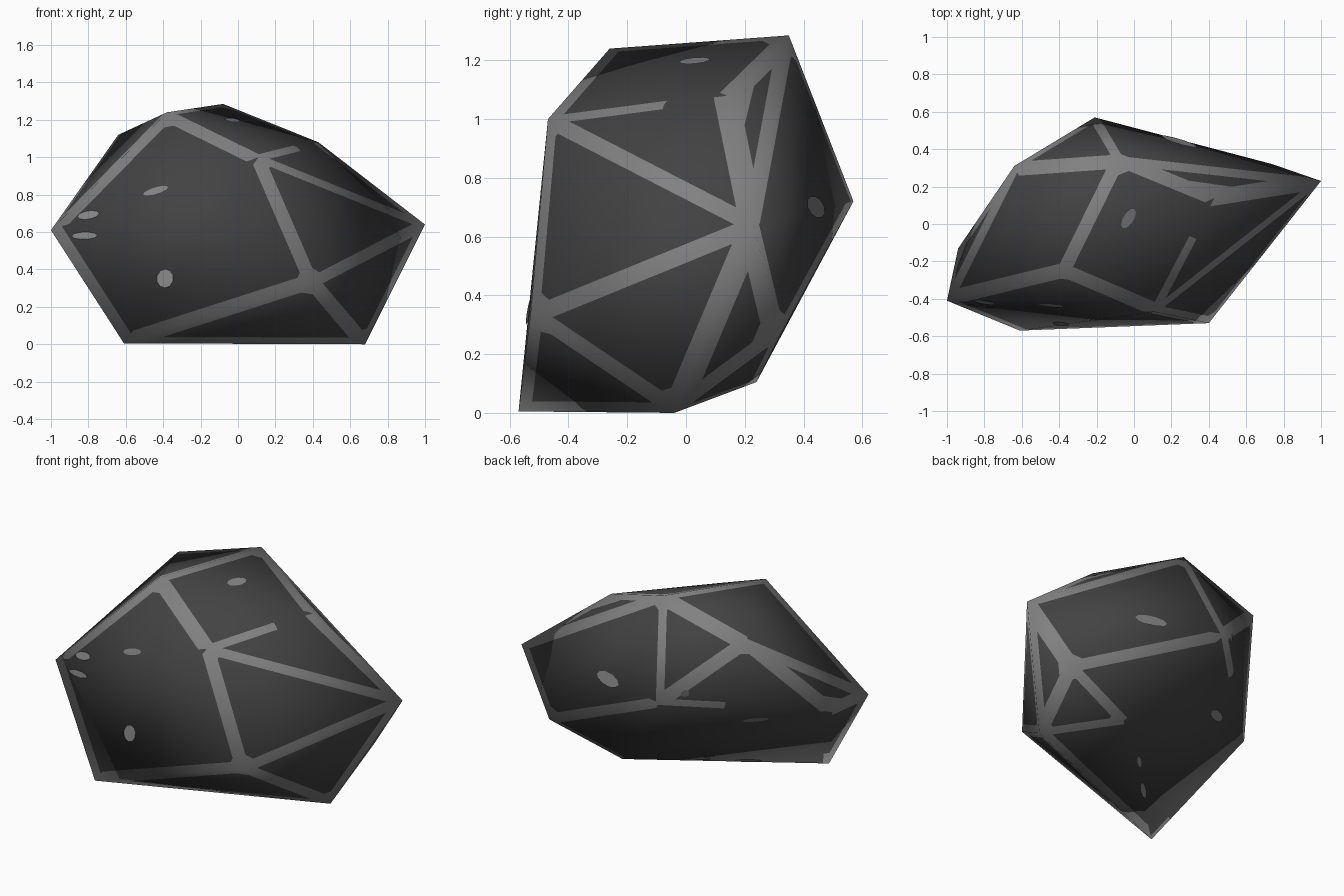
import bpy, bmesh, math
from mathutils import Vector, interpolate
from mathutils.bvhtree import BVHTree

if "Cube" in bpy.data.objects:
    bpy.data.objects.remove(bpy.data.objects["Cube"])


def material(name, v):
    m = bpy.data.materials.new(name)
    m.diffuse_color = (v, v, v, 1)
    m.use_nodes = True
    m.node_tree.nodes["Principled BSDF"].inputs["Base Color"].default_value = m.diffuse_color
    return m


dark = material("dark stone", 0.055)
worn = material("worn grey edge", 0.22)

# corner points of the boulder
P = [Vector(p) for p in (
    (-1.0, -.41, .61), (-.61, -.57, .005), (.40, -.53, .33), (1.0, .23, .64),
    (.68, -.04, 0), (.11, -.47, 1.0), (-.38, -.26, 1.24), (-.08, .35, 1.285),
    (.43, .14, 1.08), (-.21, .57, .72), (-.64, .31, 1.12), (-.94, -.13, .59),
    (.28, .24, .105), (.74, .32, .265))]
UNWORN = [{6, 10}, {12, 1}, {9, 12}]            # ridges that stay dark
# ridges worn only from one corner along part of their length
PARTIAL = {(5, 8): .65, (9, 11): .38, (1, 11): .2}

bm = bmesh.new()
for p in P:
    bm.verts.new(p)
bmesh.ops.convex_hull(bm, input=bm.verts[:])
bmesh.ops.triangulate(bm, faces=bm.faces[:])
bmesh.ops.recalc_face_normals(bm, faces=bm.faces[:])
tag = bm.faces.layers.int.new("facet")
bm.normal_update()
tree = BVHTree.FromBMesh(bm)


def corner_id(v):
    return min(range(len(P)), key=lambda i: (P[i] - v.co).length)


# remember every facet: corners, smooth normals, worn rims as lists of half-spaces
facets = []
for i, f in enumerate(bm.faces):
    f[tag] = i
    rims = []
    for e in f.edges:
        ang = math.degrees(e.calc_face_angle(0))
        ids = [corner_id(v) for v in e.verts]
        part = next((k for k in PARTIAL if set(k) == set(ids)), None)
        if set(ids) in UNWORN or (ang < 23 and not part):
            continue
        a, b = (P[k] for k in (part or ids))
        inward = f.normal.cross(b - a).normalized()
        if inward.dot(f.calc_center_median() - a) < 0:
            inward.negate()
        w = min(.06, .011 + .0007 * ang)
        rim = [(a + inward * w, inward)]
        if part:
            rim.append((a.lerp(b, PARTIAL[part]), (b - a).normalized()))
        rims.append(rim)
    # blunt the dark field where two worn rims meet
    for v in f.verts:
        near = [r for r in rims if len(r) == 1
                and -.061 < (v.co - r[0][0]).dot(r[0][1]) < 0]
        if len(near) == 2:
            n = (near[0][0][1] + near[1][0][1]).normalized()
            rims.append([(v.co + n * .085, n)])
    facets.append(([v.co.copy() for v in f.verts],
                   [v.normal.copy() for v in f.verts], rims))

# cut the worn rims into each facet
for i, (_, _, rims) in enumerate(facets):
    for co, no in [plane for rim in rims for plane in rim]:
        fs = [f for f in bm.faces if f[tag] == i]
        geom = list({v for f in fs for v in f.verts}) + \
            list({e for f in fs for e in f.edges}) + fs
        bmesh.ops.bisect_plane(bm, geom=geom, dist=1e-5, plane_co=co, plane_no=no)
for f in bm.faces:
    c = f.calc_center_median()
    f.smooth = True
    f.material_index = int(any(all((c - co).dot(no) < 0 for co, no in rim)
                               for rim in facets[f[tag]][2]))

# soft shading carried over from the boulder's corners
normals = []
for f in bm.faces:
    co, no, _ = facets[f[tag]]
    for l in f.loops:
        k = interpolate.poly_3d_calc(co, l.vert.co)
        normals.append(sum((n * t for n, t in zip(no, k)), Vector()).normalized())
me = bpy.data.meshes.new("boulder")
bm.to_mesh(me)
bm.free()
me.materials.append(dark)
me.materials.append(worn)
me.normals_split_custom_set([tuple(n) for n in normals])
bpy.context.collection.objects.link(bpy.data.objects.new("boulder", me))

# small worn chips: ray start, ray direction, long axis, half length, half width
CHIPS = [
    ((-.44, -3, .82), (0, 1, 0), (1, 0, .25), .07, .02),
    ((-.39, -3, .35), (0, 1, 0), (0, 0, 1), .05, .045),
    ((-.80, -3, .69), (0, 1, 0), (1, 0, .1), .06, .025),
    ((-.82, -3, .58), (0, 1, 0), (1, 0, 0), .07, .02),
    ((-.03, .03, 3), (0, 0, -1), (.6, 1, 0), .06, .03),
    ((3, .44, .70), (-1, 0, 0), (1, -.3, 0), .10, .04),
    ((-.33, 3, .78), (0, -1, 0), (1, 0, 0), .025, .025),
    ((-.55, 3, .52), (0, -1, 0), (1, 0, .3), .08, .025),
    ((-.08, -.05, -3), (0, 0, 1), (1, 1, 0), .05, .015),
    ((-.27, -.24, -3), (0, 0, 1), (1, 1, 0), .08, .02),
]
bm = bmesh.new()
for start, d, axis, hl, hw in CHIPS:
    hit, n, _, _ = tree.ray_cast(Vector(start), Vector(d))
    if hit is None:
        continue
    u = Vector(axis)
    u = (u - n * u.dot(n)).normalized()
    v = n.cross(u)
    ring = [math.tau * k / 10 for k in range(10)]
    bm.faces.new([bm.verts.new(hit + n * .003 + u * hl * math.cos(t)
                               + v * hw * math.sin(t)) for t in ring])
me = bpy.data.meshes.new("worn_chips")
bm.to_mesh(me)
bm.free()
me.materials.append(worn)
bpy.context.collection.objects.link(bpy.data.objects.new("worn_chips", me))
